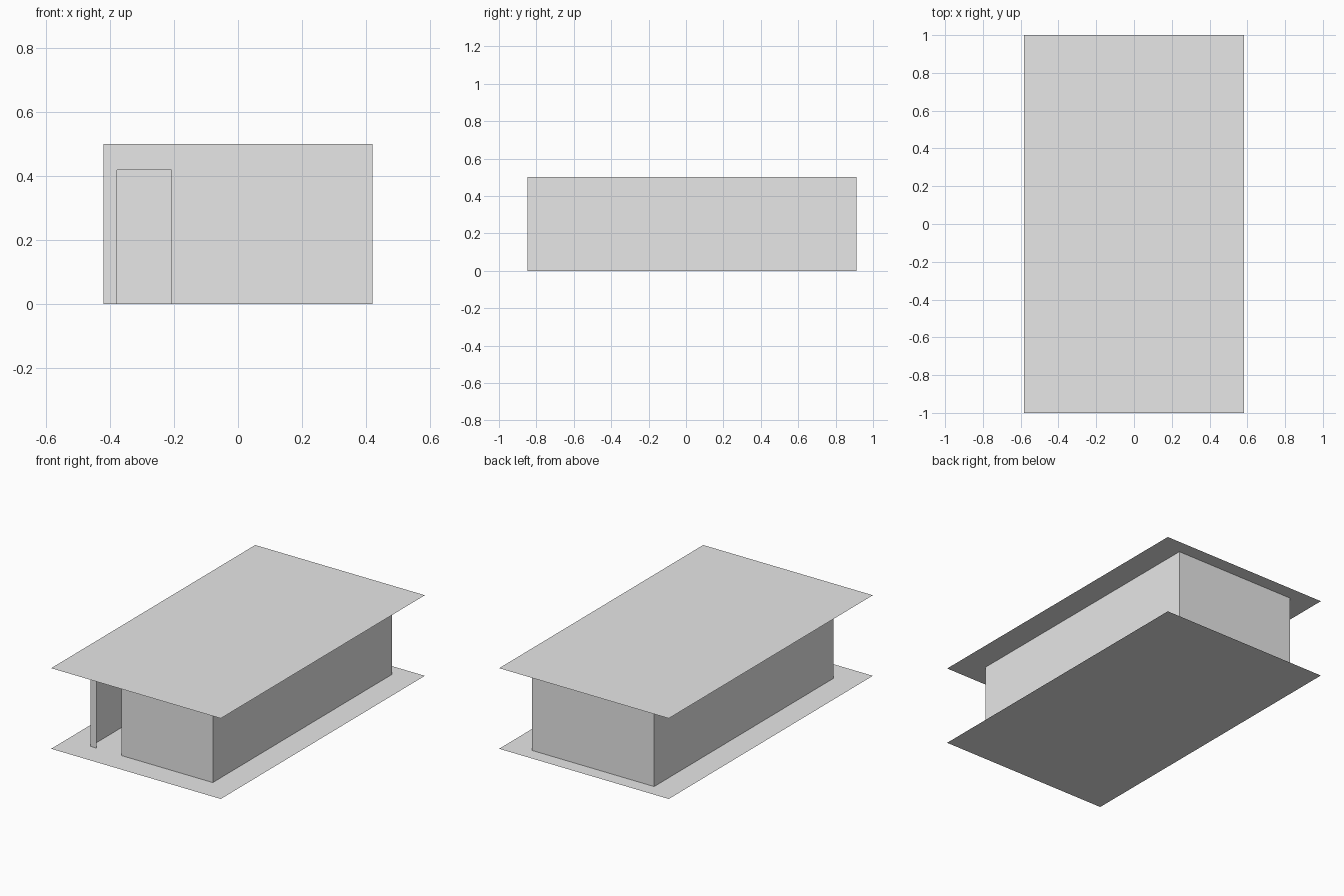
import bpy

cube = bpy.data.objects.get("Cube")
if cube:
    bpy.data.objects.remove(cube, do_unlink=True)

# Single plain grey for every part
grey = bpy.data.materials.new("plain_grey")
grey.use_nodes = True
colour = (0.8, 0.8, 0.8, 1.0)
grey.diffuse_color = colour
grey.node_tree.nodes["Principled BSDF"].inputs["Base Color"].default_value = colour


def sheet(name, points):
    """Make one flat, paper-thin panel from its outline."""
    mesh = bpy.data.meshes.new(name)
    mesh.from_pydata(points, [], [list(range(len(points)))])
    mesh.materials.append(grey)
    obj = bpy.data.objects.new(name, mesh)
    bpy.context.collection.objects.link(obj)
    return obj


def slab(name, z):
    w, d = 0.582, 1.0
    return sheet(name, [(-w, -d, z), (w, -d, z), (w, d, z), (-w, d, z)])


half_width, front, back, height = 0.42, -0.847, 0.912, 0.5
door_right, door_left, door_top = -0.377, -0.208, 0.418

# Floor and overhanging flat roof
slab("floor", 0.0)
slab("roof", height)

# Side walls
for name, x, ya, yb in (("left_wall", half_width, front, back),
                        ("right_wall", -half_width, back, front)):
    sheet(name, [(x, ya, 0), (x, yb, 0), (x, yb, height), (x, ya, height)])

# Back wall
sheet("back_wall", [(half_width, back, 0), (-half_width, back, 0),
                    (-half_width, back, height), (half_width, back, height)])

# Front wall outline running around the open doorway
outline = [(-half_width, 0), (door_right, 0), (door_right, door_top),
           (door_left, door_top), (door_left, 0), (half_width, 0),
           (half_width, height), (-half_width, height)]
sheet("front_wall", [(x, front, z) for x, z in outline])
